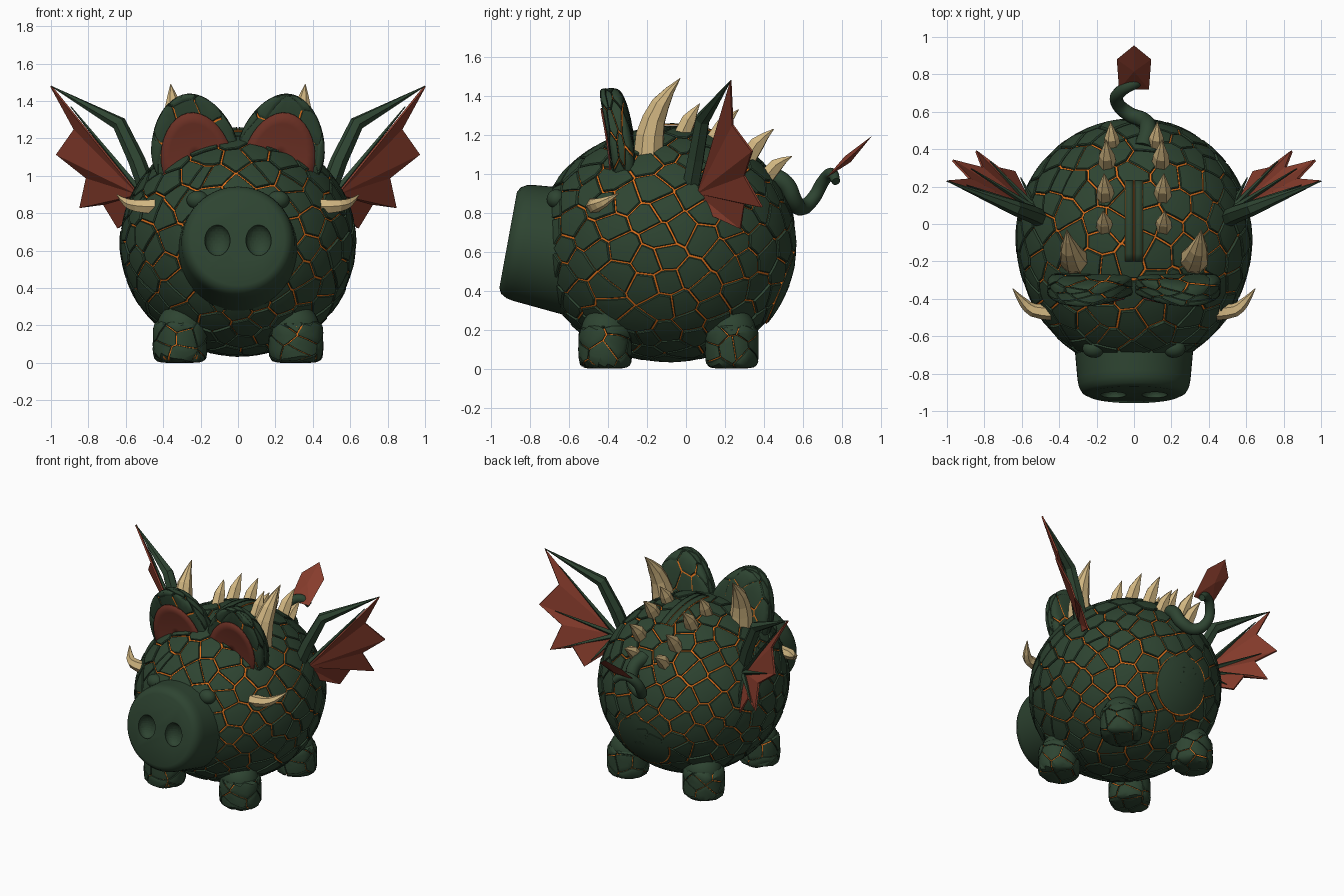
import bpy, bmesh, math, random
from mathutils import Vector, Matrix

random.seed(7)
if "Cube" in bpy.data.objects:
    bpy.data.objects.remove(bpy.data.objects["Cube"])


def material(name, rgb):
    m = bpy.data.materials.new(name)
    m.use_nodes = True
    m.diffuse_color = (*rgb, 1)
    b = m.node_tree.nodes["Principled BSDF"]
    b.inputs["Base Color"].default_value = (*rgb, 1)
    b.inputs["Roughness"].default_value = 0.8
    return m


GREEN = material("dark_green", (0.027, 0.058, 0.031))
LAVA = material("lava_orange", (0.75, 0.17, 0.012))
RED = material("rust_red", (0.24, 0.045, 0.025))
DEEP_RED = material("deep_red", (0.15, 0.03, 0.018))
BONE = material("bone", (0.64, 0.47, 0.22))


def activate(ob):
    bpy.ops.object.select_all(action='DESELECT')
    ob.select_set(True)
    bpy.context.view_layer.objects.active = ob


def make(name, verts, faces, mat, angle=None, thick=0):
    me = bpy.data.meshes.new(name)
    me.from_pydata([tuple(v) for v in verts], [], faces)
    bm = bmesh.new()
    bm.from_mesh(me)
    bmesh.ops.recalc_face_normals(bm, faces=bm.faces)
    bm.to_mesh(me)
    bm.free()
    me.materials.append(mat)
    ob = bpy.data.objects.new(name, me)
    bpy.context.collection.objects.link(ob)
    if thick:
        mod = ob.modifiers.new("thickness", 'SOLIDIFY')
        mod.thickness, mod.offset = thick, 0
    if angle:
        activate(ob)
        bpy.ops.object.shade_smooth_by_angle(angle=math.radians(angle))
    return ob


def lathe(name, profile, origin, axis, mat, segs=40):
    """Revolve (radius, height) pairs around an axis."""
    q = Vector(axis).to_track_quat('Z', 'Y')
    verts, faces = [], []
    for r, h in profile:
        for i in range(segs):
            a = math.tau * i / segs
            verts.append(Vector(origin) + q @ Vector((r * math.cos(a), r * math.sin(a), h)))
    for j in range(len(profile) - 1):
        for i in range(segs):
            k = (i + 1) % segs
            faces.append((j * segs + i, j * segs + k, (j + 1) * segs + k, (j + 1) * segs + i))
    faces.append(tuple(range(segs)))
    faces.append(tuple(range((len(profile) - 1) * segs, len(profile) * segs)))
    return make(name, verts, faces, mat, 35)


def ball(name, loc, radii, mat):
    bm = bmesh.new()
    bmesh.ops.create_uvsphere(bm, u_segments=32, v_segments=16, radius=1,
                              matrix=Matrix.Translation(loc) @ Matrix.Diagonal((*radii, 1)))
    me = bpy.data.meshes.new(name)
    bm.to_mesh(me)
    bm.free()
    me.materials.append(mat)
    ob = bpy.data.objects.new(name, me)
    bpy.context.collection.objects.link(ob)
    activate(ob)
    bpy.ops.object.shade_smooth()
    return ob


def tube(name, pts, radii, mat, res=1, kind='BEZIER', steps=2, smooth=False):
    """Tapered tube along a path."""
    cu = bpy.data.curves.new(name, 'CURVE')
    cu.dimensions, cu.bevel_depth, cu.bevel_resolution = '3D', 1, res
    cu.use_fill_caps, cu.resolution_u = True, steps
    sp = cu.splines.new(kind)
    sp.use_smooth = smooth
    points = sp.bezier_points if kind == 'BEZIER' else sp.points
    points.add(len(pts) - 1)
    for p, co, r in zip(points, pts, radii):
        p.radius = r
        if kind == 'BEZIER':
            p.co = co
            p.handle_left_type = p.handle_right_type = 'AUTO'
        else:
            p.co = (*co, 1)
    cu.materials.append(mat)
    ob = bpy.data.objects.new(name, cu)
    bpy.context.collection.objects.link(ob)
    activate(ob)
    bpy.ops.object.convert(target='MESH')


def scales(name, count, shape, core, gap):
    """Cover shape(direction, scale) with separate cracked plates over a glowing core."""
    bm = bmesh.new()
    for i in range(count):
        z = 1 - (2 * i + 1) / count
        a = i * math.pi * (3 - math.sqrt(5))
        r = math.sqrt(1 - z * z)
        jitter = Vector([random.uniform(-1, 1) for _ in range(3)]) * 1.1 / math.sqrt(count)
        bm.verts.new((Vector((r * math.cos(a), r * math.sin(a), z)) + jitter).normalized())
    bmesh.ops.convex_hull(bm, input=bm.verts)
    bm.normal_update()
    verts, faces = [], []
    for v in bm.verts:
        if len(v.link_faces) < 3:
            continue
        c = v.co.normalized()
        u = c.orthogonal().normalized()
        w = c.cross(u)
        corners = [f.normal * (1 if f.normal.dot(c) > 0 else -1) for f in v.link_faces]
        corners.sort(key=lambda d: math.atan2(d.dot(w), d.dot(u)))
        mid = sum(corners, Vector()) / len(corners)
        loop = []
        for a, b in zip(corners, corners[1:] + corners[:1]):
            loop += [a, (a + b) / 2]
        n, start, top = len(loop), len(verts), random.uniform(0.992, 1.003)
        for inset, k in ((gap, core - 0.01), (gap, top - 0.008), (gap * 1.7, top), (0.5, top)):
            verts += [shape(d.lerp(mid, inset).normalized(), k) for d in loop]
        verts.append(shape(mid.normalized(), top))
        for i in range(n):
            k = (i + 1) % n
            for j in range(3):
                s = start + j * n
                faces.append((s + i, s + k, s + n + k, s + n + i))
            faces.append((start + 3 * n + i, start + 3 * n + k, start + 4 * n))
    bm.free()
    make(name + "_plates", verts, faces, GREEN, 30)
    bm = bmesh.new()
    bmesh.ops.create_icosphere(bm, subdivisions=4, radius=1)
    cv = [shape(v.co.normalized(), core) for v in bm.verts]
    cf = [tuple(v.index for v in f.verts) for f in bm.faces]
    bm.free()
    make(name + "_cracks", cv, cf, LAVA, 60)


def drum(d, p=6):
    """Direction to a point on a rounded unit cylinder along z."""
    return d / (math.hypot(d.x, d.y) ** p + abs(d.z) ** p) ** (1 / p)


# Body, longer towards the face than towards the rump
CENTRE, SIZE, FACE = Vector((0, -0.07, 0.64)), Vector((0.632, 0.64, 0.61)), 0.71


def body_shape(d, k):
    return CENTRE + Vector((d.x * SIZE.x, d.y * (FACE if d.y < 0 else SIZE.y), d.z * SIZE.z)) * k


scales("body", 270, body_shape, 0.981, 0.072)


# Coin slot on the back
def strip(name, x0, x1, lift, mat):
    verts, faces, n = [], [], 10
    for i in range(n + 1):
        y = -0.2 + 0.43 * i / n
        for x in (x0, x1):
            h = math.sqrt(1 - (x / SIZE.x) ** 2 - ((y - CENTRE.y) / SIZE.y) ** 2)
            verts.append((x, y, CENTRE.z + SIZE.z * h + lift))
        if i:
            faces.append((2 * i - 2, 2 * i - 1, 2 * i + 1, 2 * i))
    make(name, verts, faces, mat, 30, 0.006)


strip("slot_glow", -0.049, 0.049, 0.003, LAVA)
for s in (1, -1):
    strip("slot_lip", s * 0.004, s * 0.046, 0.007, GREEN)

# Round plug low on the rump
PLUG = Vector((0, 0.93, -0.36))
lathe("plug_glow", [(0.207, 0.5), (0.207, 0.601)], CENTRE, PLUG, LAVA)
dome = [(0.63 * math.sin(a), 0.637 * math.cos(a)) for a in (0.32, 0.26, 0.2, 0.13, 0.06, 0.01)]
lathe("plug", [(0.198, 0.5)] + dome, CENTRE, PLUG, GREEN)

# Snout with two nostrils
snout = lathe("snout", [(0.335, -0.42), (0.327, -0.36), (0.302, -0.08), (0.295, -0.045),
                        (0.278, -0.015), (0.25, 0)], (0, -0.913, 0.66), (0, -0.983, 0.18), GREEN, 56)
for s in (1, -1):
    cutter = ball("nostril_cutter", (s * 0.11, -0.913, 0.655), (0.068, 0.055, 0.085), GREEN)
    cutter.hide_render = True
    cut = snout.modifiers.new("nostril", 'BOOLEAN')
    cut.operation, cut.object, cut.solver = 'DIFFERENCE', cutter, 'EXACT'
    activate(snout)
    bpy.ops.object.modifier_apply(modifier=cut.name)
    bpy.data.objects.remove(cutter)
activate(snout)
bpy.ops.object.shade_smooth_by_angle(angle=math.radians(35))

# Tail with a leaf-shaped tip
tube("tail", [(0.05, 0.41, 1.0), (0.075, 0.51, 0.95), (0.05, 0.555, 0.865), (-0.03, 0.59, 0.825),
              (-0.09, 0.65, 0.87), (-0.07, 0.71, 0.97), (0.0, 0.75, 1.0), (0.05, 0.77, 0.96)],
     [0.05, 0.045, 0.042, 0.04, 0.036, 0.033, 0.03, 0.022], GREEN, 4, 'BEZIER', 6, True)
leaf = [(-0.08, 0.72, 0.98), (0.08, 0.72, 0.98), (0.092, 0.88, 1.12), (0, 0.955, 1.195), (-0.092, 0.88, 1.12)]
leaf += [(0, 0.815, 1.09), (0, 0.845, 1.06)]
make("tail_leaf", leaf, [(i, (i + 1) % 5, c) for c in (5, 6) for i in range(5)], RED)

for s, side in ((1, "left"), (-1, "right")):
    flip = lambda pts: [(s * x, y, z) for x, y, z in pts]

    # Legs
    for y, end in ((-0.415, "front"), (0.235, "back")):
        foot = Vector((s * 0.31, y, 0.115))
        scales(f"{side}_{end}_leg", 20, lambda d, k: foot + drum(d) * Vector((0.146, 0.138, 0.115)) * k, 0.93, 0.06)
        ball(f"{side}_{end}_hip", (s * 0.305, y, 0.19), (0.13, 0.125, 0.125), GREEN)

    # Ears: broad at the base, leaning outward, curling forward at the top
    def ear_point(u, v, w):
        x, z = u * (1 - 0.5 * v) + 0.2 * v, v - 0.2 * u
        return Vector((s * (0.235 + x), -0.33 - 0.13 * v - 0.35 * v * v + w, 1.155 + z))

    def ear_shape(d, k):
        p = drum(d) * k
        return ear_point(p.x * 0.228, p.y * 0.28, p.z * 0.065)

    scales(f"{side}_ear", 44, ear_shape, 0.92, 0.08)
    n, rings = 32, (1, 0.75, 0.5, 0.25, 0.001)
    verts = [ear_point(0.182 * r * math.cos(math.tau * i / n), -0.05 + 0.23 * r * math.sin(math.tau * i / n), -0.069)
             for r in rings for i in range(n)]
    faces = [(j * n + i, j * n + (i + 1) % n, (j + 1) * n + (i + 1) % n, (j + 1) * n + i)
             for j in range(len(rings) - 1) for i in range(n)]
    make(f"{side}_inner_ear", verts, faces, DEEP_RED, 30, 0.009)

    # Closed eye and cheek horn
    ball(f"{side}_eye", (s * 0.215, -0.665, 0.87), (0.06, 0.05, 0.05), GREEN)
    tube(f"{side}_cheek_horn", flip([(0.44, -0.47, 0.835), (0.54, -0.46, 0.84), (0.59, -0.42, 0.855), (0.648, -0.345, 0.9)]),
         [0.045, 0.036, 0.026, 0.002], BONE)

    # Head horn and back spikes
    tube(f"{side}_head_horn", flip([(0.31, -0.19, 1.0), (0.325, -0.185, 1.2), (0.345, -0.13, 1.36), (0.36, -0.03, 1.49)]),
         [0.085, 0.076, 0.05, 0.002], BONE, 2)
    for x, y, z, ty, tz, r in ((0.155, -0.02, 1.2, 0.07, 1.36, 0.05), (0.15, 0.14, 1.17, 0.27, 1.33, 0.053),
                               (0.14, 0.31, 1.08, 0.45, 1.23, 0.053), (0.115, 0.41, 1.0, 0.545, 1.09, 0.048)):
        tube(f"{side}_back_spike", flip([(x, y - 0.02, z - 0.05), (x + 0.005, y + (ty - y) * 0.4, z + (tz - z) * 0.5),
                                         (x + 0.01, ty, tz)]), [r, r * 0.8, 0.002], BONE)

    # Wing: arm, ribbed membrane and finger bones
    tip = (1.0, 0.23, 1.48)
    tube(f"{side}_wing_arm", flip([(0.46, 0.01, 0.86), (0.54, 0.05, 1.08), (0.635, 0.085, 1.28), tip]),
         [0.05, 0.046, 0.04, 0.002], GREEN, 1, 'POLY')
    root = (0.53, 0.06, 0.9)
    edge = [tip, (0.875, 0.24, 1.25), (0.97, 0.34, 1.115), (0.81, 0.3, 0.99), (0.845, 0.39, 0.83),
            (0.72, 0.3, 0.85), (0.64, 0.28, 0.72), (0.55, 0.1, 0.8)]
    make(f"{side}_wing_membrane", flip([root] + edge), [(0, i, i + 1) for i in range(1, len(edge))], RED, None, 0.012)
    for end in (edge[0], edge[2], edge[4], edge[6]):
        back = Vector((-0.012, 0.012, 0.006))
        a, b = Vector(root) + back, Vector(end) * 0.8 + Vector(root) * 0.2 + back
        tube(f"{side}_wing_finger", flip([a, b]), [0.02, 0.003], GREEN, 0, 'POLY')
